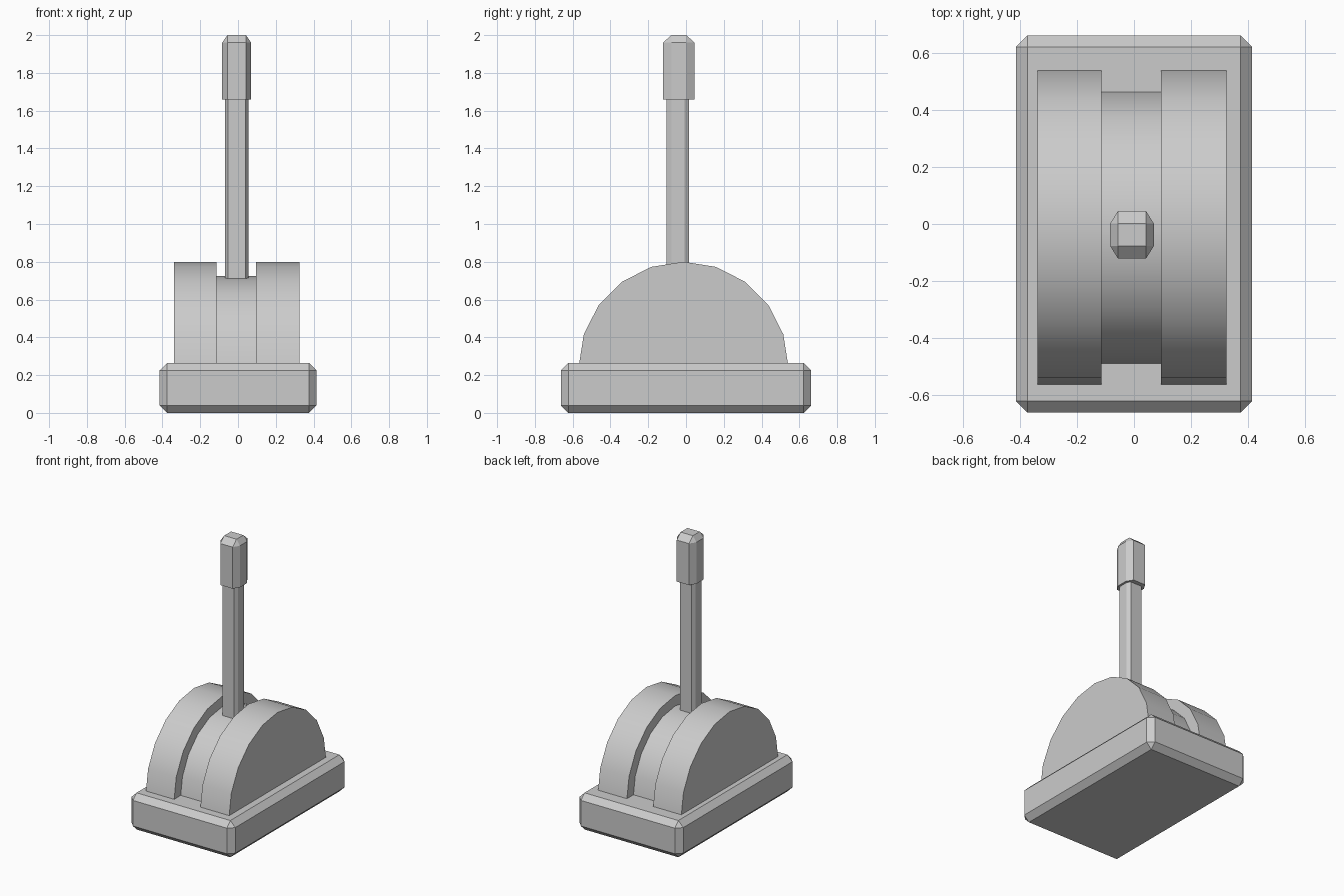
import bpy, bmesh, math
from mathutils import Vector

if "Cube" in bpy.data.objects:
    bpy.data.objects.remove(bpy.data.objects["Cube"])


def link(name, bm):
    bmesh.ops.recalc_face_normals(bm, faces=bm.faces)
    mesh = bpy.data.meshes.new(name)
    bm.to_mesh(mesh)
    bm.free()
    obj = bpy.data.objects.new(name, mesh)
    bpy.context.collection.objects.link(obj)
    return obj


def chamfered_box(name, lo, hi, cut, keep=lambda a, b: True):
    """Box from corner lo to hi, chamfered by cut per axis on edges picked by keep
    (which gets the edge ends in -1..1 box coordinates)."""
    bm = bmesh.new()
    bmesh.ops.create_cube(bm, size=2)
    edges = [e for e in bm.edges if keep(*[v.co for v in e.verts])]
    half = [(h - l) / 2 for l, h in zip(lo, hi)]
    centre = Vector([(h + l) / 2 for l, h in zip(lo, hi)])
    # work in units of the chamfer so each axis gets its own width
    bmesh.ops.scale(bm, vec=[h / c for h, c in zip(half, cut)], verts=bm.verts)
    bmesh.ops.bevel(bm, geom=edges, offset=1, segments=1, profile=0.5,
                    affect='EDGES', clamp_overlap=False)
    bmesh.ops.scale(bm, vec=cut, verts=bm.verts)
    bmesh.ops.translate(bm, vec=centre, verts=bm.verts)
    return link(name, bm)


def half_disc(name, x0, x1, radius, cy=-0.013, cz=0.245, steps=10):
    """Half cylinder lying along x, with a smooth rim and flat ends."""
    bm = bmesh.new()
    angles = [math.pi * i / steps for i in range(steps + 1)]
    verts = [bm.verts.new((x0, cy + radius * math.cos(a), cz + radius * math.sin(a)))
             for a in angles]
    face = bm.faces.new(verts)
    ext = bmesh.ops.extrude_face_region(bm, geom=[face], use_keep_orig=True)
    moved = [g for g in ext["geom"] if isinstance(g, bmesh.types.BMVert)]
    bmesh.ops.translate(bm, vec=(x1 - x0, 0, 0), verts=moved)
    obj = link(name, bm)
    bpy.ops.object.select_all(action='DESELECT')
    obj.select_set(True)
    bpy.context.view_layer.objects.active = obj
    bpy.ops.object.shade_smooth_by_angle(angle=math.radians(30))
    return obj


# Base plate, chamfered all round
chamfered_box("base", (-0.415, -0.663, 0), (0.415, 0.663, 0.265), (0.04, 0.04, 0.04))

# Two raised cheeks with a lower slot between them
half_disc("left_cheek", -0.34, -0.115, 0.555)
half_disc("right_cheek", 0.095, 0.325, 0.555)
half_disc("slot_floor", -0.115, 0.095, 0.48)

# Lever shaft: vertical edges chamfered only
chamfered_box("lever_shaft", (-0.069, -0.102, 0.71), (0.055, 0.015, 1.67),
              (0.016, 0.024, 0.02), lambda a, b: a.z * b.z < 0)

# Grip: chamfered except around its flat underside
chamfered_box("lever_grip", (-0.084, -0.122, 1.66), (0.07, 0.046, 2.0),
              (0.028, 0.045, 0.04), lambda a, b: a.z > 0 or b.z > 0)
